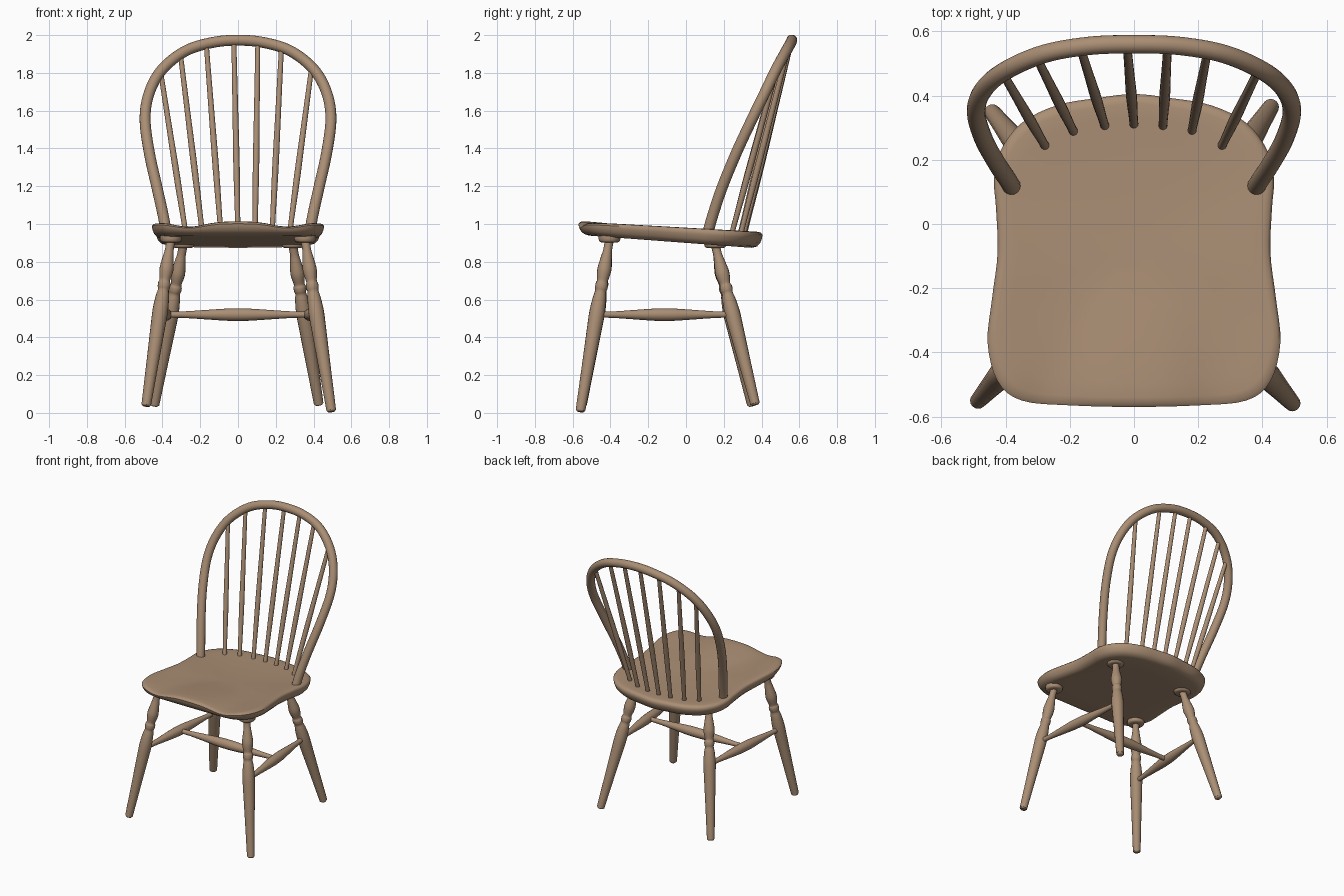
import bpy, bmesh, math
from mathutils import Vector

cube = bpy.data.objects.get("Cube")
if cube:
    bpy.data.objects.remove(cube)

wood = bpy.data.materials.new("warm_wood")
wood.use_nodes = True
WOOD = (0.40, 0.27, 0.175, 1)
wood.diffuse_color = WOOD
wood.node_tree.nodes["Principled BSDF"].inputs["Base Color"].default_value = WOOD


def finish(name, bm, angle=50):
    bmesh.ops.recalc_face_normals(bm, faces=bm.faces)
    mesh = bpy.data.meshes.new(name)
    bm.to_mesh(mesh)
    bm.free()
    mesh.materials.append(wood)
    obj = bpy.data.objects.new(name, mesh)
    bpy.context.collection.objects.link(obj)
    bpy.ops.object.select_all(action='DESELECT')
    obj.select_set(True)
    bpy.context.view_layer.objects.active = obj
    bpy.ops.object.shade_smooth_by_angle(angle=math.radians(angle))
    return obj


def smooth_path(points, steps, closed=False):
    """Catmull-Rom curve through the points."""
    pts = [Vector(p) for p in points]
    n = len(pts)
    pick = (lambda i: pts[i % n]) if closed else (lambda i: pts[max(0, min(n - 1, i))])
    out = []
    for i in range(n if closed else n - 1):
        a, b, c, d = (pick(i + k) for k in (-1, 0, 1, 2))
        for s in range(steps):
            t = s / steps
            out.append(b + (c - a) * t / 2 + (a - b * 2.5 + c * 2 - d / 2) * t * t
                       + ((b - c) * 1.5 + (d - a) / 2) * t ** 3)
    return out if closed else out + [pts[-1]]


def bridge(bm, rings):
    for r, s in zip(rings, rings[1:]):
        for i in range(len(r)):
            j = (i + 1) % len(r)
            bm.faces.new((r[i], r[j], s[j], s[i]))


def sweep(name, path, radii, sides=16):
    """Round section of varying radius carried along a path."""
    bm = bmesh.new()
    rings, normal = [], None
    for i, p in enumerate(path):
        tangent = (path[min(i + 1, len(path) - 1)] - path[max(i - 1, 0)]).normalized()
        normal = tangent.orthogonal() if normal is None else normal - tangent * normal.dot(tangent)
        normal.normalize()
        side = tangent.cross(normal)
        angles = [math.tau * k / sides for k in range(sides)]
        rings.append([bm.verts.new(p + (normal * math.cos(a) + side * math.sin(a)) * radii[i])
                      for a in angles])
    bridge(bm, rings)
    bm.faces.new(rings[0])
    bm.faces.new(rings[-1])
    return finish(name, bm)


def turned(name, start, end, profile, steps=3):
    """Lathe-turned rod; profile is (fraction along, radius)."""
    start, end = Vector(start), Vector(end)
    prof = smooth_path([(t, r, 0) for t, r in profile], steps)
    return sweep(name, [start.lerp(end, p.x) for p in prof], [p.y for p in prof])


# Seat: shield outline, dished top, scooped front edge, undercut sides
HALF = [(0, -.57), (.2, -.565), (.35, -.55), (.425, -.49), (.456, -.37), (.442, -.23), (.425, -.09),
        (.43, .05), (.436, .14), (.415, .23), (.35, .315), (.24, .37), (.11, .393), (0, .405)]
outline = smooth_path([(x, y, 0) for x, y in HALF] + [(-x, y, 0) for x, y in HALF[-2:0:-1]], 4, True)
pivot = Vector((0, -.08, 0))


def top_z(x, y, s):
    front = max(0, min(1, (-y - .15) / .4))
    scoop = .03 * front * math.exp(-((abs(x) - .26) / .11) ** 2)
    dish = .022 * max(0, 1 - s * s) * (1 - front)
    return .984 - .057 * y - scoop - dish


bm = bmesh.new()
rings = []
# (outline scale, blend from top surface to underside)
for s, drop in ((.15, 0), (.35, 0), (.55, 0), (.72, 0), (.85, 0), (.94, .01), (.98, .06), (1, .2),
                (.995, .4), (.975, .68), (.94, .9), (.88, 1), (.6, 1), (.2, 1)):
    ring = []
    for p in outline:
        q = pivot + (p - pivot) * s
        low = .9 - .075 * q.y
        q.z = top_z(q.x, q.y, s) * (1 - drop) + low * drop
        ring.append(bm.verts.new(q))
    rings.append(ring)
bridge(bm, rings)
bm.faces.new(rings[0])
bm.faces.new(rings[-1])
finish("seat", bm)

# Legs with their mounting pads
LEG = [(0, .024), (.06, .023), (.1, .028), (.17, .037), (.21, .034), (.245, .028), (.262, .033),
       (.285, .033), (.305, .029), (.34, .035), (.42, .041), (.52, .039), (.75, .032),
       (.97, .026), (.99, .024), (1, .018)]
legs = {"front_left": ((.355, -.405, .92), (.495, -.56, .006)),
        "front_right": ((-.355, -.405, .92), (-.487, -.552, .035)),
        "back_left": ((.29, .155, .89), (.428, .367, .042)),
        "back_right": ((-.29, .155, .89), (-.443, .35, .037))}
for key, (hip, foot) in legs.items():
    turned(key + "_leg", hip, foot, LEG)
    pad = Vector(hip)
    turned(key + "_pad", pad + Vector((0, 0, .03)), pad - Vector((0, 0, .018)),
           [(0, .058), (.8, .056), (1, .04)])


def leg_point(key, z):
    a, b = (Vector(v) for v in legs[key])
    return a.lerp(b, (a.z - z) / (a.z - b.z))


# Stretchers forming an H between the legs
STRETCHER = [(0, .016), (.12, .017), (.3, .026), (.42, .032), (.5, .033), (.58, .032),
             (.7, .026), (.88, .017), (1, .016)]
mids = []
for side in ("left", "right"):
    a, b = leg_point("front_" + side, .52), leg_point("back_" + side, .52)
    turned(side + "_stretcher", a, b, STRETCHER)
    mids.append(a.lerp(b, .5))
turned("cross_stretcher", mids[0], mids[1], STRETCHER)

# Bent back bow
BOW = [(.38, .115, .95), (.395, .14, 1.04), (.428, .19, 1.19), (.47, .268, 1.38), (.492, .352, 1.56),
       (.468, .42, 1.70), (.4, .478, 1.82), (.28, .53, 1.915), (.14, .555, 1.96), (0, .56, 1.973)]
bow = smooth_path(BOW + [(-x, y, z) for x, y, z in BOW[-2::-1]], 6)
sweep("back_bow", bow, [.029] * len(bow))

# Spindles fanning from the seat up into the bow: (seat x, seat y, bow x)
SPINDLES = [(-.275, .24, -.41), (-.187, .285, -.305), (-.09, .303, -.168), (0, .308, -.022),
            (.09, .303, .105), (.18, .288, .23), (.272, .24, .39)]
ROD = [(0, .014), (.1, .014), (.35, .017), (.65, .015), (1, .013)]
arch = [p for p in bow if p.z > 1.6]
for i, (x, y, top_x) in enumerate(SPINDLES):
    k = next(k for k in range(len(arch) - 1) if arch[k + 1].x <= top_x)
    a, b = arch[k], arch[k + 1]
    turned(f"spindle_{i + 1}", (x, y, .94), a.lerp(b, (top_x - a.x) / (b.x - a.x)), ROD)
